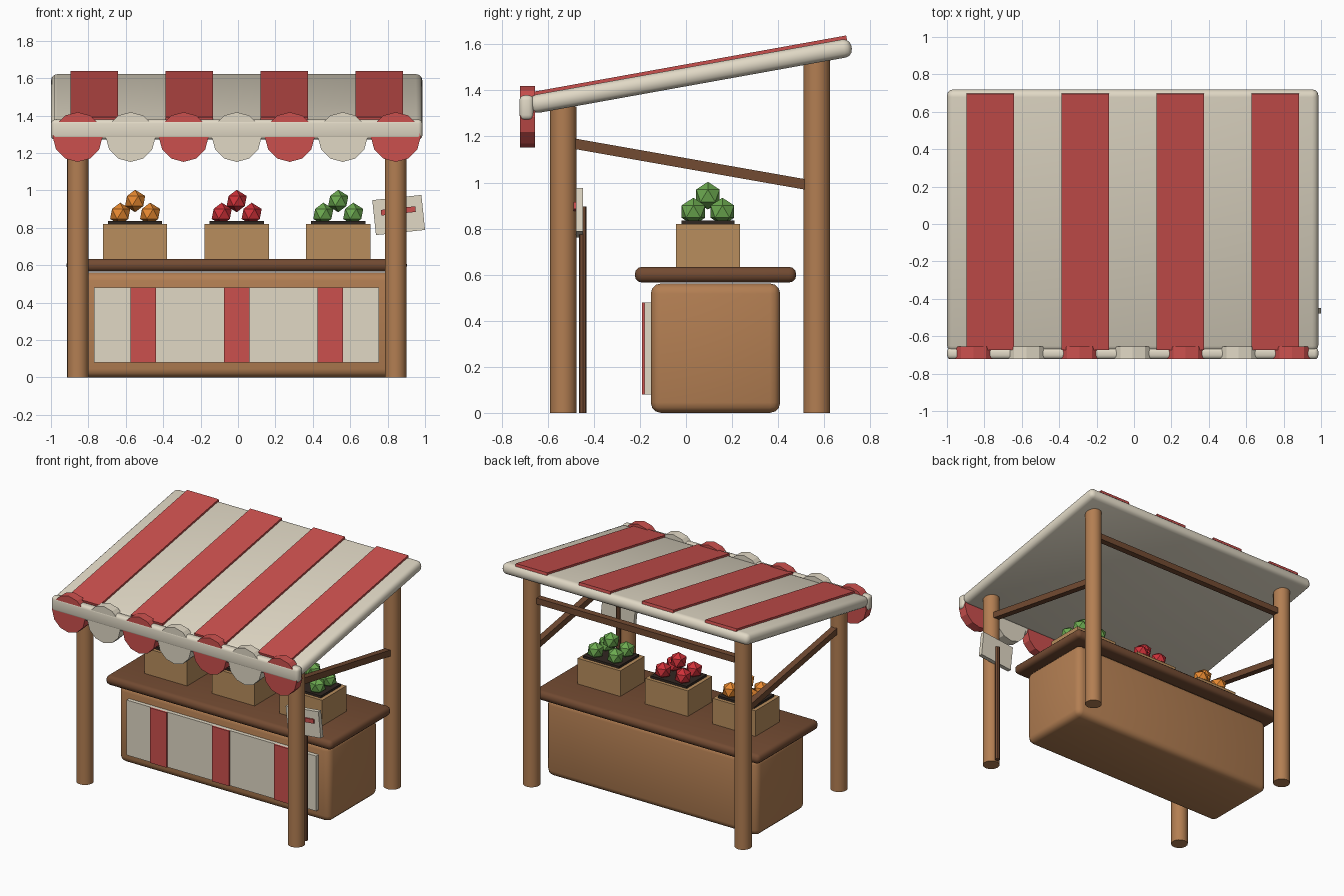
import bpy
from math import radians, cos, sin, pi

if "Cube" in bpy.data.objects:
    bpy.data.objects.remove(bpy.data.objects["Cube"])

CX, CY = -0.007, 0.0175      # stall axis (the sign shifts the bounds a little)


def mat(name, r, g, b):
    m = bpy.data.materials.new(name)
    m.diffuse_color = (r, g, b, 1)
    m.use_nodes = True
    m.node_tree.nodes["Principled BSDF"].inputs["Base Color"].default_value = m.diffuse_color
    return m


WOOD = mat("wood", 0.45, 0.21, 0.085)
DARK = mat("dark_wood", 0.17, 0.07, 0.032)
CRATE = mat("crate_wood", 0.48, 0.27, 0.11)
CREAM = mat("cream", 0.75, 0.69, 0.56)
RED = mat("red", 0.60, 0.08, 0.075)
SOIL = mat("soil", 0.03, 0.02, 0.015)
ORANGE = mat("orange", 0.80, 0.25, 0.03)
APPLE = mat("apple_red", 0.62, 0.03, 0.04)
GREEN = mat("green", 0.15, 0.40, 0.08)


def box(name, loc, size, m, rot=(0, 0, 0), bevel=0.0):
    bpy.ops.mesh.primitive_cube_add(size=1, location=loc, rotation=rot)
    o = bpy.context.object
    o.name = name
    o.scale = size
    bpy.ops.object.transform_apply(location=False, rotation=False, scale=True)
    o.data.materials.append(m)
    if bevel:
        b = o.modifiers.new("bevel", 'BEVEL')
        b.width, b.segments = bevel, 3
        bpy.ops.object.shade_smooth()
    return o


def cylinder(name, loc, r, h, m, sides=16, rot=(0, 0, 0), smooth=True):
    bpy.ops.mesh.primitive_cylinder_add(vertices=sides, radius=r, depth=h,
                                        location=loc, rotation=rot)
    o = bpy.context.object
    o.name = name
    o.data.materials.append(m)
    if smooth:
        bpy.ops.object.shade_smooth_by_angle(angle=radians(35))
    return o


# Counter body, top slab and front cloth
box("counter_body", (CX, 0.128, 0.281), (1.70, 0.562, 0.562), WOOD, bevel=0.045)
box("counter_top", (CX, 0.128, 0.60), (1.82, 0.70, 0.068), DARK, bevel=0.03)
box("front_cloth", (CX, -0.166, 0.28), (1.524, 0.03, 0.40), CREAM)
for i in (-1, 0, 1):
    box("cloth_stripe", (CX + 0.5 * i, -0.186, 0.28), (0.135, 0.012, 0.40), RED)

# Posts and braces
for s, side in ((-1, "left"), (1, "right")):
    x = CX + 0.85 * s
    cylinder(side + "_front_post", (x, CY - 0.55, 0.665), 0.058, 1.33, WOOD)
    cylinder(side + "_back_post", (x, CY + 0.55, 0.765), 0.058, 1.53, WOOD)
    box(side + "_brace", (x, CY, 1.08), (0.045, 1.11, 0.045), DARK,
        rot=(radians(-10), 0, 0))
box("back_crossbar", (CX, CY + 0.55, 1.35), (1.70, 0.045, 0.045), DARK)

# Sloped canopy with stripes
TILT = radians(10.2)
RC = (CX, 0.02, 1.462)
box("canopy", RC, (1.986, 1.42, 0.08), CREAM, rot=(TILT, 0, 0), bevel=0.034)
for i in range(4):
    d = 0.044
    box("canopy_stripe", (CX + 0.508 * (i - 1.5), RC[1] - d * sin(TILT), RC[2] + d * cos(TILT)),
        (0.253, 1.392, 0.02), RED, rot=(TILT, 0, 0))

# Front rail and scalloped valance
box("valance_rail", (CX, -0.692, 1.325), (1.986, 0.062, 0.108), CREAM, bevel=0.022)
for i in range(7):
    cylinder("scallop", (CX + 0.2835 * (i - 3), -0.688, 1.285), 0.133, 0.066,
             CREAM if i % 2 else RED, sides=12, rot=(pi / 2, 0, 0), smooth=False)

# Produce crates
for i, fruit in enumerate((ORANGE, APPLE, GREEN)):
    x, y = CX + 0.543 * (i - 1), 0.095
    box("crate", (x, y, 0.725), (0.343, 0.278, 0.19), CRATE)
    box("crate_filling", (x, y, 0.825), (0.29, 0.23, 0.022), SOIL)
    spots = [(sx * 0.08, sy * 0.063, 0.874) for sx in (-1, 1) for sy in (-1, 1)]
    for dx, dy, z in spots + [(0, 0, 0.943)]:
        bpy.ops.mesh.primitive_ico_sphere_add(subdivisions=1, radius=0.06,
                                              location=(x + dx, y + dy, z))
        o = bpy.context.object
        o.name = "fruit"
        o.data.materials.append(fruit)

# Price sign on its stake
SR = (0, radians(-6), 0)
cylinder("sign_stake", (0.857, -0.448, 0.448), 0.017, 0.896, DARK, sides=8)
box("sign_board", (0.859, -0.463, 0.868), (0.264, 0.03, 0.188), CREAM, rot=SR)
box("sign_bar", (0.857, -0.482, 0.89), (0.185, 0.012, 0.03), RED, rot=SR)
